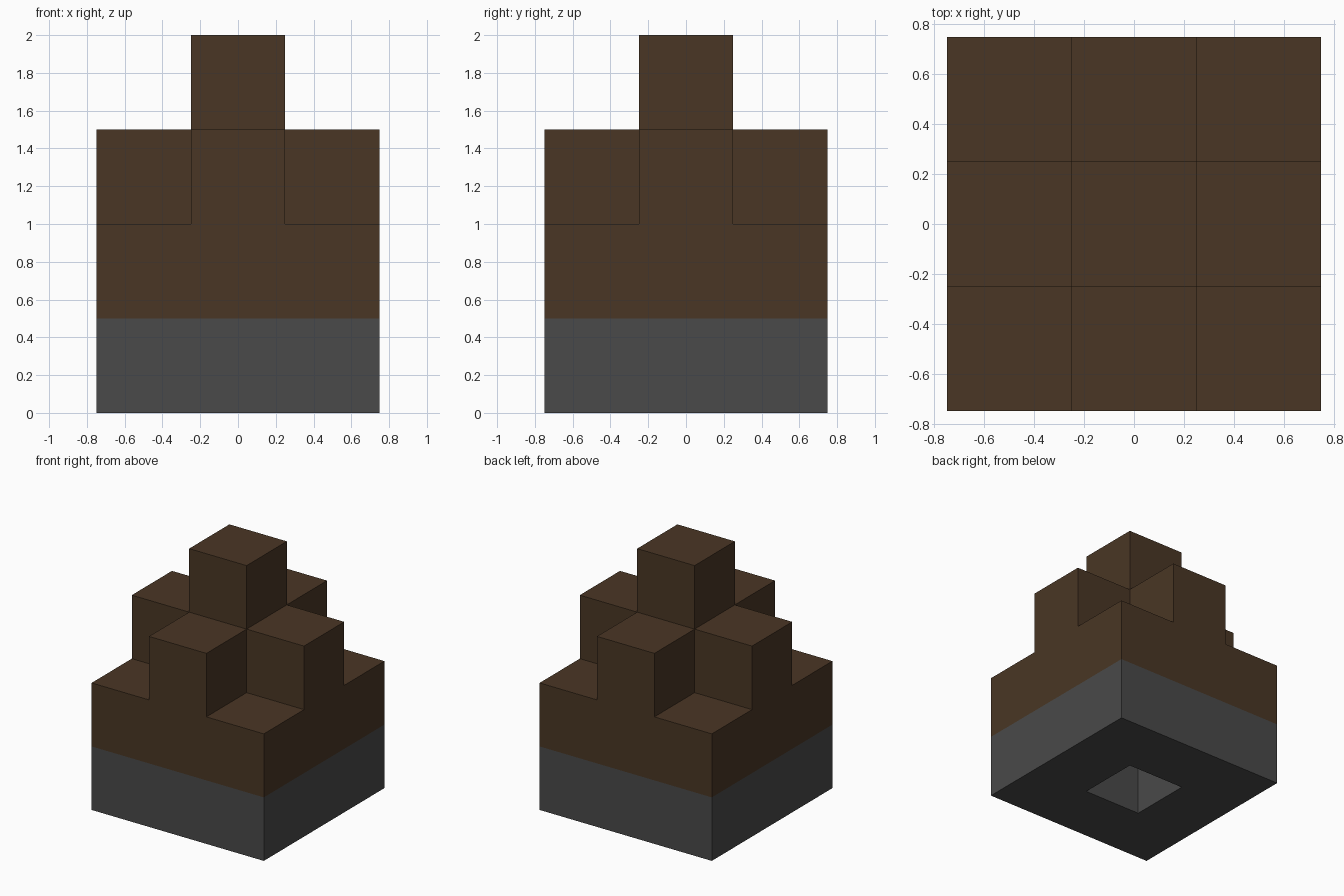
import bpy
import bmesh
from mathutils import Vector

cube = bpy.data.objects.get("Cube")
if cube:
    bpy.data.objects.remove(cube, do_unlink=True)

UNIT = 0.5  # edge of one block


def make_material(name, rgb):
    mat = bpy.data.materials.new(name)
    mat.use_nodes = True
    mat.diffuse_color = (*rgb, 1)
    mat.node_tree.nodes["Principled BSDF"].inputs["Base Color"].default_value = (*rgb, 1)
    return mat


def build_blocks(name, cells, solid, mat):
    """Skin the cells with outward faces wherever no solid block adjoins."""
    bm = bmesh.new()
    for cell in cells:
        for axis in range(3):
            for sign in (-1, 1):
                n = Vector((0, 0, 0))
                n[axis] = sign
                if tuple(int(c + d) for c, d in zip(cell, n)) in solid:
                    continue
                u = Vector((0, 0, 0))
                u[(axis + 1) % 3] = 1
                v = n.cross(u)
                mid = Vector(cell) + Vector((0, 0, 0.5)) + n / 2
                corners = [mid + (a * u + b * v) / 2
                           for a, b in ((-1, -1), (1, -1), (1, 1), (-1, 1))]
                bm.faces.new([bm.verts.new(p * UNIT) for p in corners])
    # Weld the blocks and merge flat areas into clean faces
    bmesh.ops.remove_doubles(bm, verts=bm.verts, dist=0.001)
    bmesh.ops.dissolve_limit(bm, angle_limit=0.01, verts=bm.verts, edges=bm.edges)
    mesh = bpy.data.meshes.new(name)
    bm.to_mesh(mesh)
    bm.free()
    mesh.materials.append(mat)
    obj = bpy.data.objects.new(name, mesh)
    bpy.context.collection.objects.link(obj)
    return obj


# Footprints on a three by three grid
square = [(x, y) for x in (-1, 0, 1) for y in (-1, 0, 1)]
cross = [(x, y) for x, y in square if x * y == 0]
ring = [c for c in square if c != (0, 0)]

# Stone ring with an open shaft; earth narrows from square to cross to tower
stone = [(x, y, 0) for x, y in ring]
earth = [(x, y, 1) for x, y in square] + [(x, y, 2) for x, y in cross] + [(0, 0, 3)]
solid = set(stone + earth)

build_blocks("stone_base", stone, solid, make_material("dark grey stone", (0.068, 0.068, 0.068)))
build_blocks("earth_steps", earth, solid, make_material("dark brown earth", (0.068, 0.037, 0.018)))
